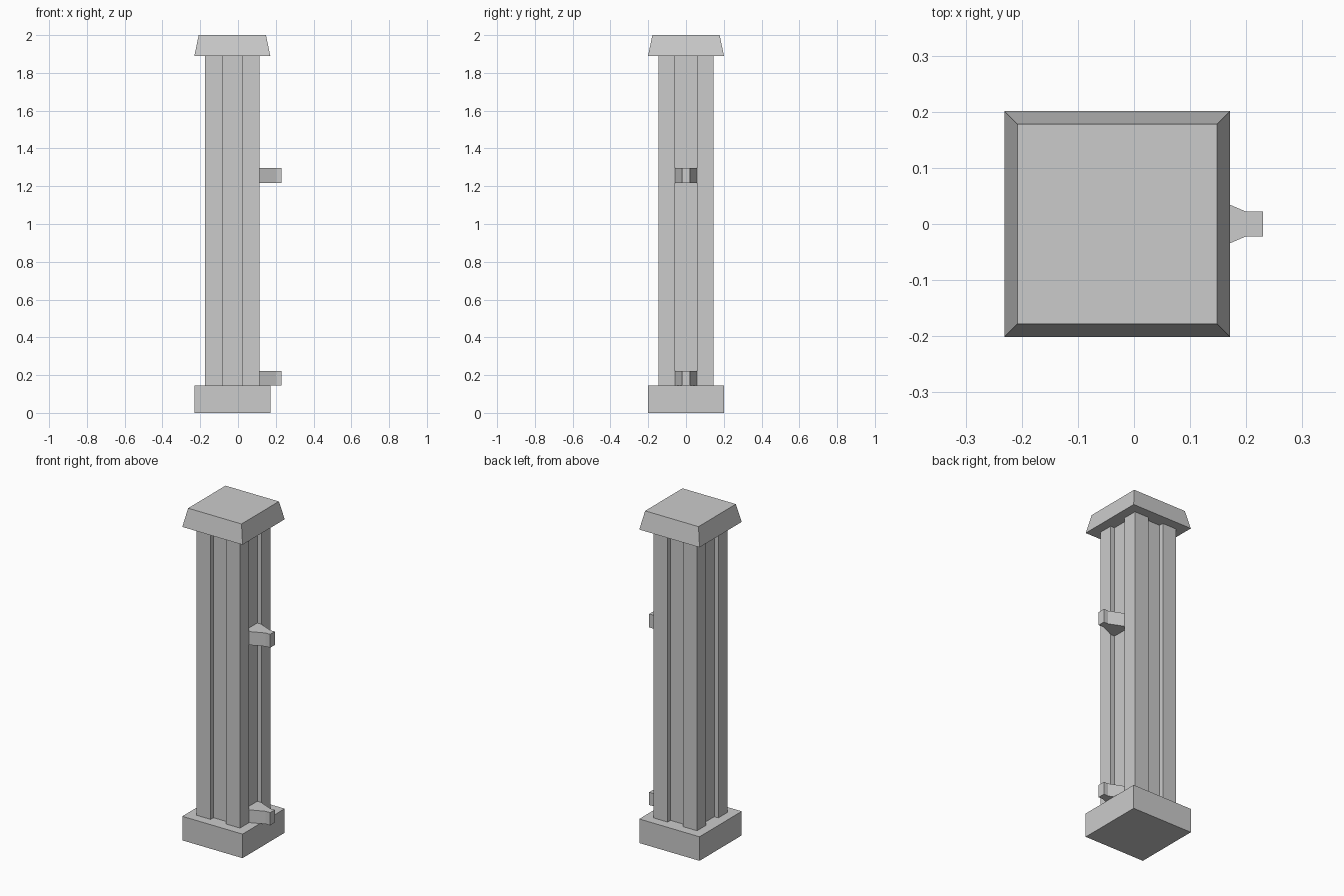
import bpy, bmesh

if "Cube" in bpy.data.objects:
    bpy.data.objects.remove(bpy.data.objects["Cube"])

CX = -0.03          # post axis; the brackets stick out to +x
HALF = 0.201        # half width of base and cap
SHAFT = 0.145       # half width of shaft
DEPTH = 0.027       # groove depth
Z_BASE, Z_CAP, Z_TOP = 0.145, 1.89, 2.0


def prism(name, profile, z0, z1, top_scale=1.0):
    """Extrude a counter-clockwise xy profile, optionally tapering the top."""
    bm = bmesh.new()
    low = [bm.verts.new((x, y, z0)) for x, y in profile]
    high = [bm.verts.new((x * top_scale, y * top_scale, z1)) for x, y in profile]
    bm.faces.new(low[::-1])
    bm.faces.new(high)
    n = len(profile)
    for i in range(n):
        j = (i + 1) % n
        bm.faces.new((low[i], low[j], high[j], high[i]))
    mesh = bpy.data.meshes.new(name)
    bm.to_mesh(mesh)
    bm.free()
    obj = bpy.data.objects.new(name, mesh)
    obj.location.x = CX
    bpy.context.collection.objects.link(obj)
    return obj


square = [(-HALF, -HALF), (HALF, -HALF), (HALF, HALF), (-HALF, HALF)]

# Square base block and tapered cap
prism("base", square, 0, Z_BASE)
prism("cap", square, Z_CAP, Z_TOP, 0.178 / HALF)

# Shaft with one groove in each side: one side's points turned four times
gx, gy = 0.051, 0.058   # groove half widths on front/back and left/right
s, f = SHAFT, SHAFT - DEPTH
front = [(-s, -s), (-gx, -s), (-gx, -f), (gx, -f), (gx, -s)]
right = [(s, -s), (s, -gy), (f, -gy), (f, gy), (s, gy)]
half = front + right
prism("grooved_shaft", half + [(-x, -y) for x, y in half], Z_BASE, Z_CAP)

# Rail brackets set in the right groove, narrowing to a stub
bracket = [(f, -gy), (s, -gy), (0.23, -0.022), (0.26, -0.022),
           (0.26, 0.022), (0.23, 0.022), (s, gy), (f, gy)]
for name, z0, z1 in (("lower_bracket", Z_BASE, 0.222), ("upper_bracket", 1.216, 1.297)):
    prism(name, bracket, z0, z1)
